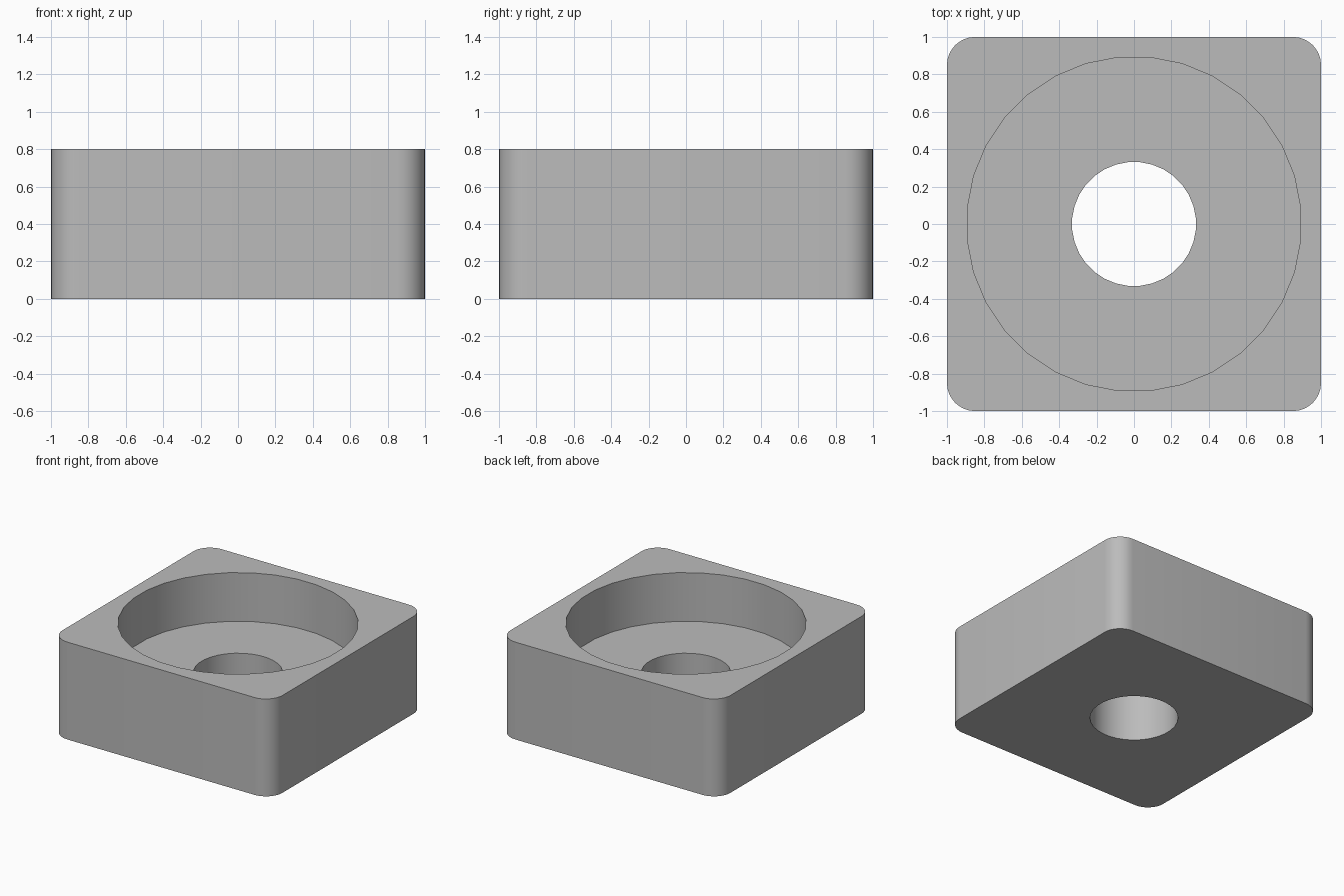
import bpy, bmesh
from math import pi
from mathutils import Matrix

if "Cube" in bpy.data.objects:
    bpy.data.objects.remove(bpy.data.objects["Cube"])

HEIGHT, FLOOR = 0.8, 0.4
CORNER_RADIUS = 0.15
RECESS_RADIUS, HOLE_RADIUS = 0.895, 0.332

grey = bpy.data.materials.new("plain grey")
grey.use_nodes = True
grey.diffuse_color = (0.5, 0.5, 0.5, 1)
grey.node_tree.nodes["Principled BSDF"].inputs["Base Color"].default_value = grey.diffuse_color


def add_object(name, bm):
    mesh = bpy.data.meshes.new(name)
    bm.to_mesh(mesh)
    bm.free()
    mesh.materials.append(grey)
    obj = bpy.data.objects.new(name, mesh)
    bpy.context.collection.objects.link(obj)
    return obj


def cutter(name, radius, bottom, top, sides):
    bm = bmesh.new()
    place = Matrix.Translation((0, 0, (bottom + top) / 2)) @ Matrix.Rotation(pi / sides, 4, "Z")
    bmesh.ops.create_cone(bm, cap_ends=True, segments=sides, radius1=radius,
                          radius2=radius, depth=top - bottom, matrix=place)
    obj = add_object(name, bm)
    obj.hide_render = True
    return obj


# Square block with rounded upright edges
bm = bmesh.new()
bmesh.ops.create_cube(bm, size=2, matrix=Matrix.Translation((0, 0, HEIGHT / 2))
                      @ Matrix.Diagonal((1, 1, HEIGHT / 2, 1)))
upright = [e for e in bm.edges if abs(e.verts[0].co.z - e.verts[1].co.z) > 0.1]
bmesh.ops.bevel(bm, geom=upright, offset=CORNER_RADIUS, segments=8,
                profile=0.5, affect="EDGES")
block = add_object("socket_block", bm)

# Wide round recess from above, then a bore through the floor
bpy.context.view_layer.objects.active = block
block.select_set(True)
for tool in (cutter("recess_cutter", RECESS_RADIUS, FLOOR, HEIGHT + 0.2, 32),
             cutter("bore_cutter", HOLE_RADIUS, -0.2, HEIGHT + 0.2, 32)):
    cut = block.modifiers.new(tool.name, "BOOLEAN")
    cut.operation = "DIFFERENCE"
    cut.solver = "EXACT"
    cut.object = tool
    bpy.ops.object.modifier_apply(modifier=cut.name)
    bpy.data.objects.remove(tool)

bpy.ops.object.shade_smooth_by_angle(angle=pi / 6)
